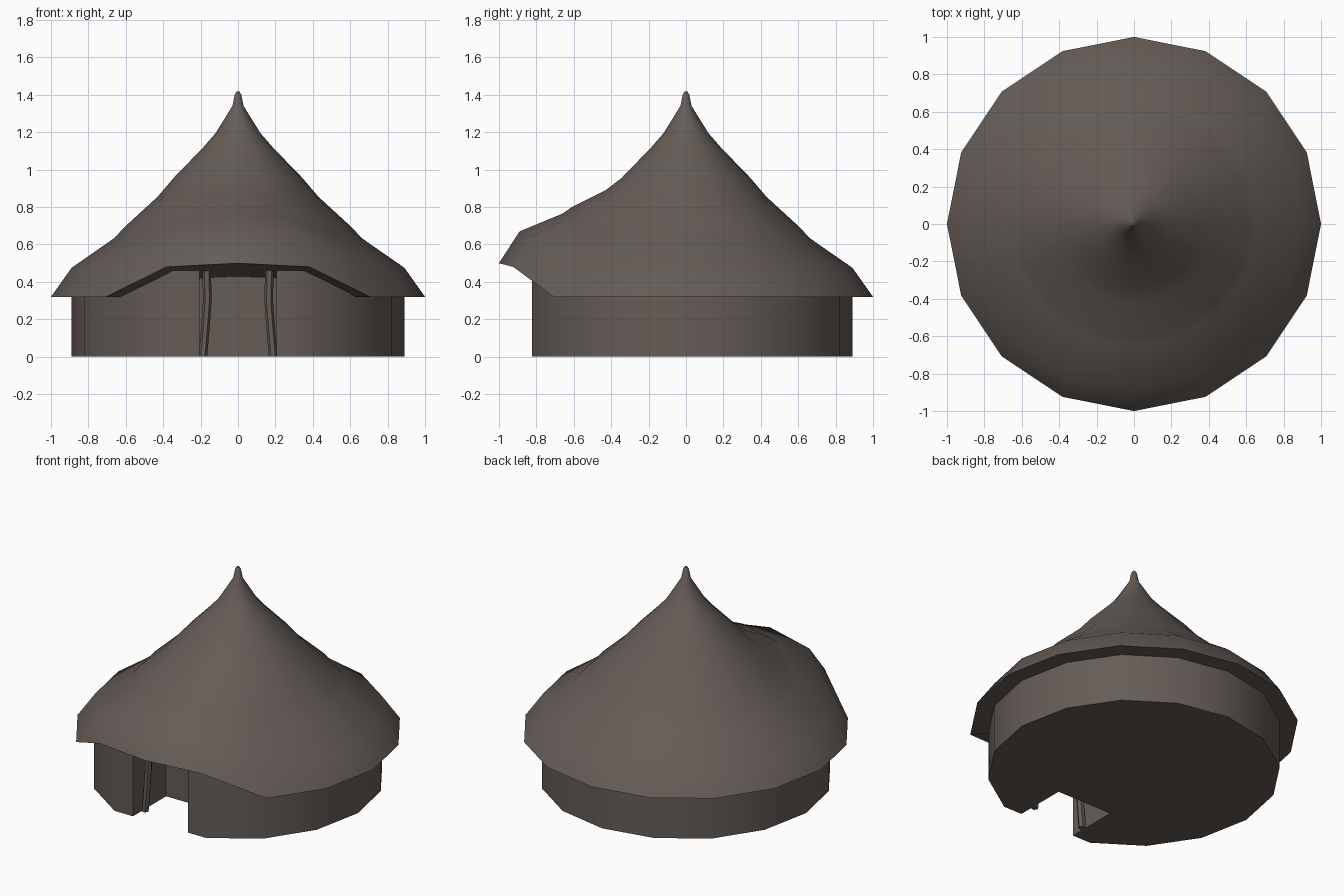
import bpy, bmesh, math

cube = bpy.data.objects.get("Cube")
if cube:
    bpy.data.objects.remove(cube)

SIDES = 16


def make_material(name, color):
    mat = bpy.data.materials.new(name)
    mat.use_nodes = True
    mat.diffuse_color = color
    mat.node_tree.nodes["Principled BSDF"].inputs["Base Color"].default_value = color
    return mat


brown = make_material("weathered brown", (0.13, 0.107, 0.094, 1))


def finish(bm, name, angle=35):
    bmesh.ops.recalc_face_normals(bm, faces=bm.faces)
    mesh = bpy.data.meshes.new(name)
    bm.to_mesh(mesh)
    bm.free()
    mesh.materials.append(brown)
    obj = bpy.data.objects.new(name, mesh)
    bpy.context.collection.objects.link(obj)
    bpy.ops.object.select_all(action="DESELECT")
    obj.select_set(True)
    bpy.context.view_layer.objects.active = obj
    bpy.ops.object.shade_smooth_by_angle(angle=math.radians(angle))
    return obj


def around(step, radius):
    # Step 0 points to the front
    a = 2 * math.pi * step / SIDES - math.pi / 2
    return radius * math.cos(a), radius * math.sin(a)


def bridge(bm, low, high):
    n = len(low)
    for i in range(n):
        j = (i + 1) % n
        bm.faces.new((low[i], low[j], high[j], high[i]))


# Roof: radius, height and how far the ring is raised over the doorway
profile = [
    (0.47, 0.32, 0.11), (1.0, 0.32, 0.18), (0.89, 0.475, 0.195),
    (0.66, 0.635, 0.13), (0.61, 0.69, 0.11), (0.43, 0.855, 0.035),
    (0.345, 0.955, 0), (0.19, 1.115, 0), (0.12, 1.195, 0),
    (0.03, 1.34, 0), (0.018, 1.4, 0), (0.008, 1.417, 0),
]
eave_lift = (1, 0.89, 0)
upper_lift = (1, 0.87, 0.25)

bm = bmesh.new()
rings = []
for level, (radius, height, lift) in enumerate(profile):
    weights = eave_lift if level < 2 else upper_lift
    ring = []
    for step in range(SIDES):
        away = min(step, SIDES - step)
        raised = lift * weights[away] if away < len(weights) else 0
        ring.append(bm.verts.new((*around(step, radius), height + raised)))
    rings.append(ring)
for low, high in zip(rings, rings[1:]):
    bridge(bm, low, high)
for ring, z in ((rings[0], 0.32), (rings[-1], 1.42)):
    tip = bm.verts.new((0, 0, z))
    for i in range(SIDES):
        bm.faces.new((ring[i], ring[(i + 1) % SIDES], tip))
finish(bm, "roof")

# Round wall with a square doorway recess cut into its flat front
front = -0.822
inner = -0.47
half = 0.205
outline = [around(step, 0.89) for step in range(1, SIDES)]
outline += [(-half, front), (-half, inner), (half, inner), (half, front)]
bm = bmesh.new()
bottom = [bm.verts.new((x, y, 0)) for x, y in outline]
top = [bm.verts.new((x, y, 0.46)) for x, y in outline]
bridge(bm, bottom, top)
bm.faces.new(bottom)
bm.faces.new(top)
finish(bm, "wall")

# Slightly bent door posts
for side, name in ((-1, "right_post"), (1, "left_post")):
    bm = bmesh.new()
    loops = []
    for x, z in ((0.188, 0), (0.175, 0.15), (0.164, 0.3), (0.168, 0.47)):
        loop = []
        for k in range(6):
            a = math.tau * k / 6
            loop.append(bm.verts.new((side * x + 0.023 * math.cos(a),
                                      -0.715 + 0.023 * math.sin(a), z)))
        loops.append(loop)
    for low, high in zip(loops, loops[1:]):
        bridge(bm, low, high)
    bm.faces.new(loops[0])
    bm.faces.new(loops[-1])
    finish(bm, name)
